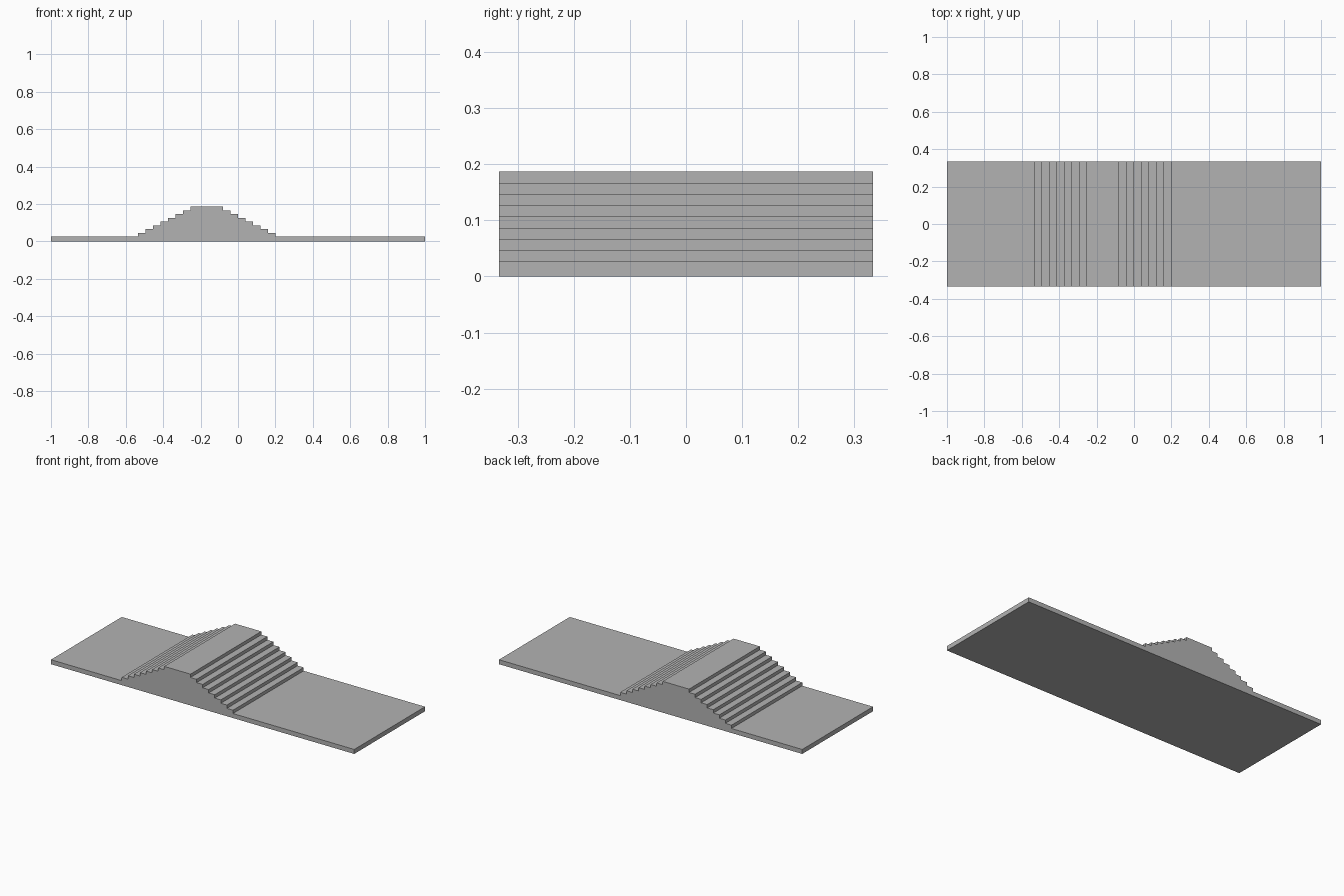
import bpy
import bmesh

cube = bpy.data.objects.get("Cube")
if cube:
    bpy.data.objects.remove(cube, do_unlink=True)

# Stone-grey material
grey = bpy.data.materials.new("plain grey")
grey.use_nodes = True
colour = (0.45, 0.45, 0.45, 1)
grey.diffuse_color = colour
grey.node_tree.nodes["Principled BSDF"].inputs["Base Color"].default_value = colour

HALF_WIDTH = 1 / 3
BASE = 0.0267        # slab thickness
RISE, TREAD = 0.02, 0.04
STEPS = 8
CENTRE = -1 / 6      # middle of the stepped mound
FOOT = 0.3667        # half length of the mound at the slab


def stair(side):
    """Profile of one flight, from the slab up to the landing."""
    points = []
    for i in range(STEPS):
        x = CENTRE + side * (FOOT - i * TREAD)
        points += [(x, BASE + i * RISE), (x, BASE + (i + 1) * RISE)]
    return points


# Side profile: slab, rising flight, landing, falling flight
profile = [(-1, 0), (-1, BASE)] + stair(-1) + stair(1)[::-1] + [(1, BASE), (1, 0)]

# Extrude the profile across the full width
bm = bmesh.new()
face = bm.faces.new([bm.verts.new((x, -HALF_WIDTH, z)) for x, z in profile])
result = bmesh.ops.extrude_face_region(bm, geom=[face], use_keep_orig=True)
far_verts = [g for g in result["geom"] if isinstance(g, bmesh.types.BMVert)]
bmesh.ops.translate(bm, verts=far_verts, vec=(0, 2 * HALF_WIDTH, 0))
bmesh.ops.recalc_face_normals(bm, faces=bm.faces)

mesh = bpy.data.meshes.new("stepped_platform")
bm.to_mesh(mesh)
bm.free()
mesh.materials.append(grey)
platform = bpy.data.objects.new("stepped_platform", mesh)
bpy.context.collection.objects.link(platform)
